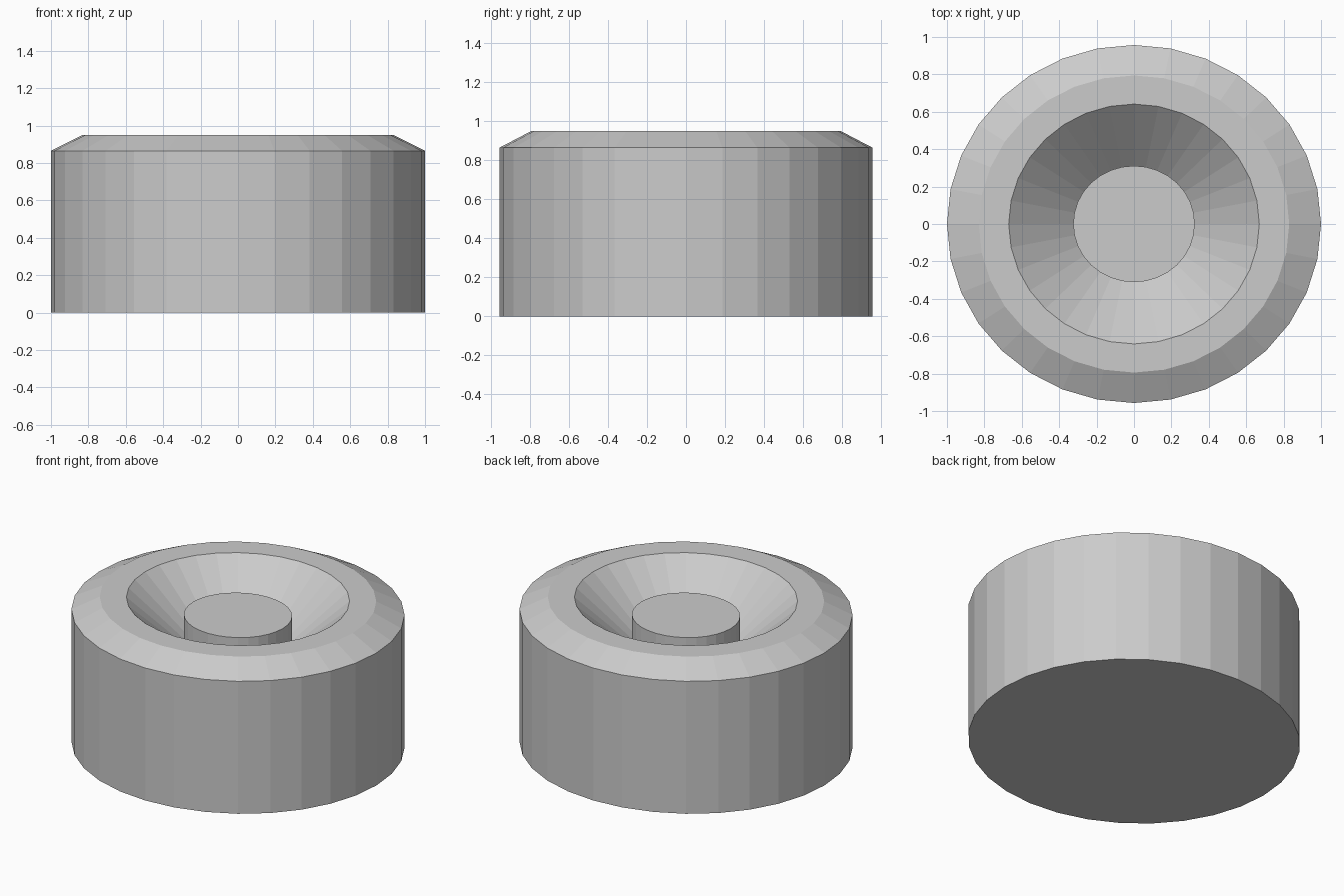
import bpy, bmesh
from math import sin, cos, pi

if "Cube" in bpy.data.objects:
    bpy.data.objects.remove(bpy.data.objects["Cube"])

SIDES = 32
Y_SCALE = 0.957


def lathe(name, profile):
    """Turn a (radius, height) profile into a closed, flat-shaded solid."""
    bm = bmesh.new()
    rings = []
    for r, z in profile:
        rings.append([bm.verts.new((r * cos(2 * pi * i / SIDES),
                                    r * Y_SCALE * sin(2 * pi * i / SIDES), z))
                      for i in range(SIDES)])
    for a, b in zip(rings, rings[1:]):
        for i in range(SIDES):
            j = (i + 1) % SIDES
            bm.faces.new((a[i], a[j], b[j], b[i]))
    # Flat caps at both ends of the profile
    bm.faces.new(rings[0][::-1])
    bm.faces.new(rings[-1])
    bmesh.ops.recalc_face_normals(bm, faces=bm.faces)
    mesh = bpy.data.meshes.new(name)
    bm.to_mesh(mesh)
    bm.free()
    obj = bpy.data.objects.new(name, mesh)
    bpy.context.collection.objects.link(obj)
    return obj


# Drum: straight wall, bevelled rim, sloping bowl and raised centre post
lathe("round_base", [
    (1.00, 0.0), (1.00, 0.865),     # outer wall
    (0.83, 0.95), (0.67, 0.95),     # bevel and flat rim
    (0.325, 0.65),                  # bowl down to the post
    (0.325, 0.845),                 # post side, capped on top
])
